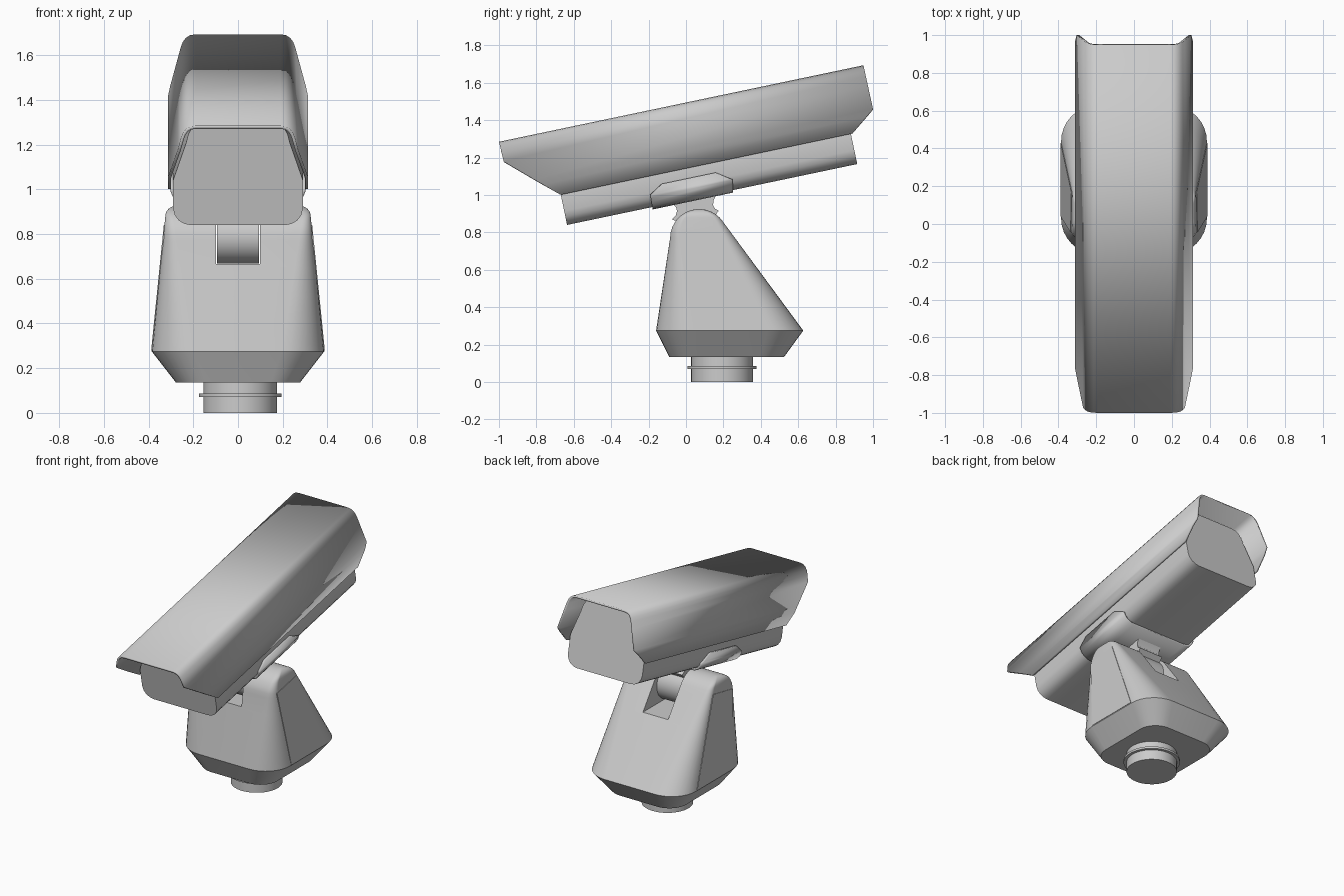
import bpy, bmesh, math
from mathutils import Vector

cube = bpy.data.objects.get("Cube")
if cube:
    bpy.data.objects.remove(cube, do_unlink=True)

grey = bpy.data.materials.new("light_grey")
grey.use_nodes = True
GREY = (0.6, 0.6, 0.6, 1.0)
grey.diffuse_color = GREY
grey.node_tree.nodes["Principled BSDF"].inputs["Base Color"].default_value = GREY

TILT = math.radians(11.85)


def add(name, verts, faces, tilted=False, closed=True, smooth=True):
    """Mesh object from verts and faces; tilted parts use the housing's axes."""
    mesh = bpy.data.meshes.new(name)
    mesh.from_pydata(verts, [], faces)
    if closed:
        bm = bmesh.new()
        bm.from_mesh(mesh)
        bmesh.ops.recalc_face_normals(bm, faces=bm.faces)
        bm.to_mesh(mesh)
        bm.free()
    mesh.materials.append(grey)
    ob = bpy.data.objects.new(name, mesh)
    bpy.context.collection.objects.link(ob)
    if tilted:
        ob.location = (0, 0, 1)
        ob.rotation_euler = (TILT, 0, 0)
    if smooth:
        smooth_by_angle(ob)
    return ob


def smooth_by_angle(ob):
    bpy.ops.object.select_all(action='DESELECT')
    ob.select_set(True)
    bpy.context.view_layer.objects.active = ob
    bpy.ops.object.shade_smooth_by_angle(angle=math.radians(30))


def loft(name, rings, **kw):
    """Closed skin through rings of equal point count."""
    n = len(rings[0])
    verts = [p for ring in rings for p in ring]
    faces = [tuple(range(n)), tuple(range((len(rings) - 1) * n, len(rings) * n))]
    for k in range(len(rings) - 1):
        for i in range(n):
            j = (i + 1) % n
            faces.append((k * n + i, k * n + j, (k + 1) * n + j, (k + 1) * n + i))
    return add(name, verts, faces, **kw)


def prism_x(name, profile, x0, x1, **kw):
    """Side profile of (y, z) points extruded across x."""
    return loft(name, [[(x, y, z) for y, z in profile] for x in (x0, x1)], **kw)


def cylinder(name, x, y, radius, z0, z1):
    ring = [(x + radius * math.cos(a), y + radius * math.sin(a))
            for a in (math.tau * i / 48 for i in range(48))]
    return loft(name, [[(px, py, z) for px, py in ring] for z in (z0, z1)])


def mirrored(half):
    return half + [(-x, v) for x, v in reversed(half)]


def interp(points, v):
    """Piecewise linear u at height v; points are (v, u) rising in v."""
    if v <= points[0][0]:
        return points[0][1]
    for (v0, u0), (v1, u1) in zip(points, points[1:]):
        if v <= v1:
            return u0 + (u1 - u0) * (v - v0) / (v1 - v0)
    return points[-1][1]


def shell(name, half, front, back, thickness):
    """Bent sheet with shaped front and back edges, thickened inward."""
    prof = mirrored(half)
    n = len(prof)
    verts = [(x, interp(edge, v), v) for edge in (front, back) for x, v in prof]
    faces = [(i, n + i, n + i + 1, i + 1) for i in range(n - 1)]
    ob = add(name, verts, faces, tilted=True, closed=False)
    mod = ob.modifiers.new("Thickness", 'SOLIDIFY')
    mod.thickness = thickness
    mod.offset = -1
    mod.use_even_offset = True
    return ob


# Sun shield over the housing
shell("sun_shield",
      [(0.313, 0.139), (0.313, 0.21), (0.304, 0.245), (0.269, 0.376), (0.256, 0.425),
       (0.247, 0.449), (0.233, 0.468), (0.214, 0.480), (0.19, 0.484)],
      [(0.139, -0.656), (0.376, -0.917), (0.484, -0.92)],
      [(0.139, 0.939), (0.245, 1.073), (0.484, 1.071)], 0.014)

# Camera housing
housing = mirrored([(0.21, -0.026), (0.24, -0.02), (0.265, -0.005), (0.283, 0.02),
                    (0.29, 0.05), (0.29, 0.18), (0.232, 0.35), (0.222, 0.39),
                    (0.205, 0.42), (0.18, 0.438), (0.15, 0.444)])
loft("camera_housing", [[(x, u, v) for x, v in housing] for u in (-0.655, 0.93)], tilted=True)

# Cradle wrapped under the housing
shell("housing_cradle",
      [(-0.304, 0.085), (-0.304, 0.039), (-0.301, 0.027), (-0.29, 0.002),
       (-0.272, -0.02), (-0.246, -0.034), (-0.212, -0.039)],
      [(-0.039, -0.19), (0.039, -0.187), (0.085, -0.115)],
      [(-0.039, 0.25), (0.027, 0.26), (0.085, 0.18)], 0.014)

# Tilt neck and pivot barrel
prism_x("tilt_neck",
        [(-0.10, 0.965), (-0.07, 0.95), (-0.053, 0.935), (-0.048, 0.915), (-0.055, 0.89),
         (-0.075, 0.87), (0.07, 0.80), (0.176, 0.915), (0.155, 0.927), (0.145, 0.945),
         (0.147, 0.97), (0.165, 1.005), (0.16, 1.01)], -0.093, 0.093)
pivot = [(0.07 + 0.122 * math.cos(a), 0.79 + 0.122 * math.sin(a))
         for a in (math.tau * i / 40 for i in range(40))]
prism_x("pivot_barrel", pivot, -0.093, 0.093)


# Pan base: rounded rectangles lofted into a domed top
def rounded_ring(hw, y0, y1, r, z):
    r = min(r, (y1 - y0) * 0.48)
    ring = []
    corners = [(hw - r, y1 - r), (-hw + r, y1 - r), (-hw + r, y0 + r), (hw - r, y0 + r)]
    for k, (cx, cy) in enumerate(corners):
        for i in range(9):
            a = math.pi / 2 * (k + i / 8)
            ring.append((cx + r * math.cos(a), cy + r * math.sin(a), z))
    return ring


def base_ring(z):
    cy, cz, r = 0.07, 0.77, 0.155
    arc = math.sqrt(max(r * r - (z - cz) ** 2, 1e-6))
    y0 = -0.16 + 0.075 * (z - 0.275) / 0.495 if z <= cz else cy - arc
    y1 = 0.627 - 0.435 * (z - 0.275) / 0.59 if z <= 0.865 else cy + arc
    t = (z - 0.275) / 0.605
    hw = 0.386 - 0.061 * t
    if z > 0.88:
        hw = 0.28 + 0.045 * math.sqrt(max(1 - ((z - 0.88) / 0.045) ** 2, 0))
    return rounded_ring(hw, y0, y1, max(0.19 - 0.155 * t, 0.03), z)


heights = [0.275, 0.4, 0.52, 0.65, 0.77, 0.80, 0.83, 0.865, 0.88, 0.892, 0.903,
           0.912, 0.919, 0.923, 0.9248]
base = loft("pan_base", [rounded_ring(0.277, -0.09, 0.525, 0.13, 0.135)]
            + [base_ring(z) for z in heights], smooth=False)

# Slot between the two ears
slot = prism_x("slot_cutter", [(-0.4, 0.665), (0.8, 0.665), (0.8, 1.2), (-0.4, 1.2)],
               -0.098, 0.098, smooth=False)
slot.hide_render = True
cut = base.modifiers.new("Slot", 'BOOLEAN')
cut.operation = 'DIFFERENCE'
cut.solver = 'EXACT'
cut.object = slot
bpy.context.view_layer.objects.active = base
bpy.ops.object.modifier_apply(modifier="Slot")
bpy.data.objects.remove(slot, do_unlink=True)
smooth_by_angle(base)

# Thin side covers on the flat flanks
for side, label in ((1, "left"), (-1, "right")):
    rings = []
    for lift in (-0.004, 0.003):
        rings.append([(side * (0.386 - 0.061 * (z - 0.275) / 0.605 + lift), y, z)
                      for y, z in [(0.04, 0.28), (0.43, 0.28), (0.17, 0.84), (-0.045, 0.80)]])
    loft("side_cover_" + label, rings, smooth=False)

# Mounting stem and its collar
cylinder("mounting_stem", 0.01, 0.193, 0.165, 0.0, 0.14)
cylinder("stem_collar", 0.01, 0.193, 0.185, 0.071, 0.086)
